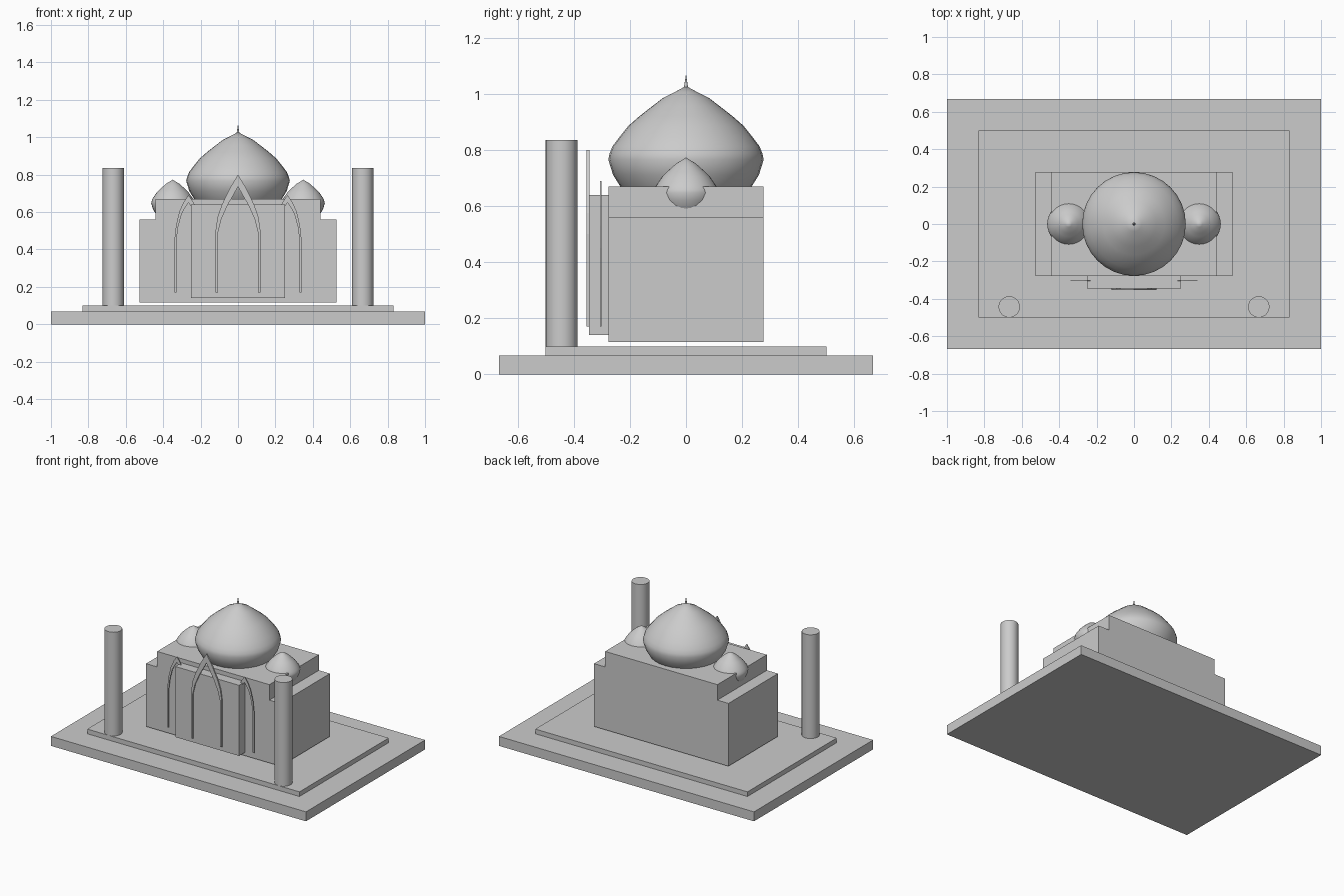
import bpy, bmesh, math

if "Cube" in bpy.data.objects:
    bpy.data.objects.remove(bpy.data.objects["Cube"])

stone = bpy.data.materials.new("grey_stone")
stone.diffuse_color = (0.6, 0.6, 0.6, 1)
stone.use_nodes = True
stone.node_tree.nodes["Principled BSDF"].inputs["Base Color"].default_value = stone.diffuse_color


def finish(name, bm, smooth=None):
    bmesh.ops.recalc_face_normals(bm, faces=bm.faces)
    me = bpy.data.meshes.new(name)
    bm.to_mesh(me)
    bm.free()
    ob = bpy.data.objects.new(name, me)
    bpy.context.collection.objects.link(ob)
    me.materials.append(stone)
    if smooth:
        bpy.ops.object.select_all(action='DESELECT')
        ob.select_set(True)
        bpy.context.view_layer.objects.active = ob
        bpy.ops.object.shade_smooth_by_angle(angle=math.radians(smooth))
    return ob


def extrude_outline(name, pts, y0, y1):
    """Extrude an x-z outline from y0 to y1."""
    bm = bmesh.new()
    face = bm.faces.new([bm.verts.new((x, y0, z)) for x, z in pts])
    ext = bmesh.ops.extrude_face_region(bm, geom=[face])
    verts = [g for g in ext["geom"] if isinstance(g, bmesh.types.BMVert)]
    bmesh.ops.translate(bm, verts=verts, vec=(0, y1 - y0, 0))
    return finish(name, bm)


def box(name, hx, y0, y1, z0, z1):
    return extrude_outline(name, [(-hx, z0), (hx, z0), (hx, z1), (-hx, z1)], y0, y1)


def lathe(name, profile, loc, scale=(1, 1), steps=32, smooth=40):
    """Revolve an r-z profile; both ends are closed."""
    bm = bmesh.new()
    vs = [bm.verts.new((r * scale[0], 0, z * scale[1])) for r, z in profile]
    edges = [bm.edges.new(p) for p in zip(vs, vs[1:])]
    bmesh.ops.spin(bm, geom=vs + edges, cent=(0, 0, 0), axis=(0, 0, 1),
                   angle=math.tau, steps=steps)
    bmesh.ops.remove_doubles(bm, verts=bm.verts, dist=1e-5)
    bmesh.ops.translate(bm, verts=bm.verts, vec=loc)
    return finish(name, bm, smooth)


def arch(name, cx, y0, y1, outer, inner):
    """Pointed arch band; each half outline runs from the foot to the apex."""
    left = [(cx - x, z) for x, z in outer]
    right = [(cx + x, z) for x, z in reversed(outer[:-1])]
    under = [(cx + x, z) for x, z in inner]
    back = [(cx - x, z) for x, z in reversed(inner[:-1])]
    return extrude_outline(name, left + right + under + back, y0, y1)


# Stepped plinth
box("lower_plinth", 1.0, -0.667, 0.667, 0, 0.067)
box("upper_plinth", 0.832, -0.5, 0.5, 0.067, 0.1)

# Main hall with stepped shoulders, and the front portal block
extrude_outline("hall", [(-0.527, 0.115), (0.527, 0.115), (0.527, 0.56), (0.44, 0.56),
                         (0.44, 0.67), (-0.44, 0.67), (-0.44, 0.56), (-0.527, 0.56)],
                -0.277, 0.277)
box("portal", 0.25, -0.345, -0.277, 0.14, 0.64)

# Onion domes, profile measured from the tip
onion = [(0, -0.43), (0.19, -0.42), (0.235, -0.357), (0.26, -0.317), (0.277, -0.262),
         (0.272, -0.24), (0.262, -0.215), (0.237, -0.182), (0.205, -0.142),
         (0.165, -0.107), (0.12, -0.072), (0.082, -0.043), (0.04, -0.022), (0, 0)]
lathe("main_dome", onion, (0, 0, 1.028))
lathe("finial", [(0, -0.02), (0.008, -0.01), (0.005, 0.01), (0.002, 0.03), (0, 0.042)],
      (0, 0, 1.028), steps=12)

# Side domes and front towers
for side, s in (("left", -1), ("right", 1)):
    lathe(side + "_dome", onion, (s * 0.349, 0, 0.773), (0.415, 0.48))
    lathe(side + "_tower", [(0, 0.1), (0.057, 0.1), (0.057, 0.835), (0, 0.835)],
          (s * 0.667, -0.443, 0))
    # Slender arches flanking the portal
    arch(side + "_arch", s * 0.265, -0.306, -0.301,
         [(0.075, 0.17), (0.075, 0.45), (0.066, 0.53), (0.048, 0.605), (0.025, 0.655), (0, 0.69)],
         [(0.064, 0.17), (0.064, 0.45), (0.054, 0.525), (0.036, 0.59), (0.017, 0.625), (0, 0.65)])

# Central arch on the portal
arch("portal_arch", 0, -0.354, -0.344,
     [(0.12, 0.17), (0.12, 0.5), (0.109, 0.575), (0.086, 0.64), (0.045, 0.725), (0, 0.80)],
     [(0.107, 0.17), (0.107, 0.49), (0.09, 0.56), (0.054, 0.64), (0.025, 0.69), (0, 0.735)])
